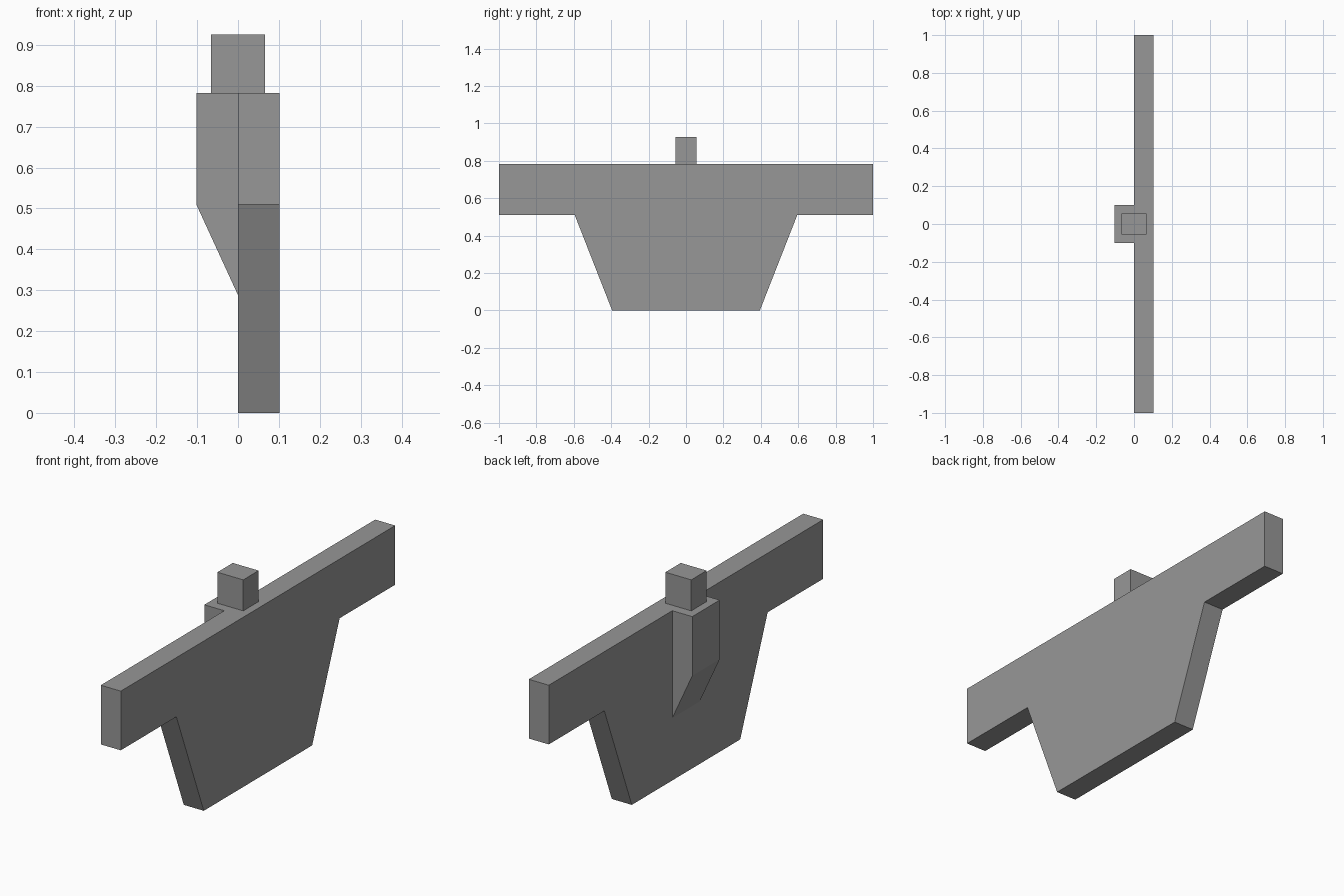
import bpy
import bmesh
from mathutils import Vector

cube = bpy.data.objects.get("Cube")
if cube:
    bpy.data.objects.remove(cube, do_unlink=True)

# Single flat grey
grey = bpy.data.materials.new("plain grey")
grey.use_nodes = True
colour = (0.31, 0.31, 0.31, 1)
grey.diffuse_color = colour
grey.node_tree.nodes["Principled BSDF"].inputs["Base Color"].default_value = colour


def extrude_profile(name, points, direction):
    """Make a solid by sweeping a flat outline along a direction."""
    bm = bmesh.new()
    face = bm.faces.new([bm.verts.new(p) for p in points])
    swept = bmesh.ops.extrude_face_region(bm, geom=[face], use_keep_orig=True)
    verts = [v for v in swept["geom"] if isinstance(v, bmesh.types.BMVert)]
    bmesh.ops.translate(bm, verts=verts, vec=Vector(direction))
    bmesh.ops.recalc_face_normals(bm, faces=bm.faces[:])
    mesh = bpy.data.meshes.new(name)
    bm.to_mesh(mesh)
    bm.free()
    mesh.materials.append(grey)
    obj = bpy.data.objects.new(name, mesh)
    bpy.context.collection.objects.link(obj)
    return obj


TOP, SHELF = 0.783, 0.51

# Main plate: long bar with a tapered lower panel, mirrored front to back
half = [(0.395, 0), (0.595, SHELF), (1, SHELF), (1, TOP)]
outline = half + [(-y, z) for y, z in reversed(half)]
extrude_profile("main_plate", [(0, y, z) for y, z in outline], (0.102, 0, 0))

# Bracket on the side of the plate, sloping in at the bottom
bracket = [(0, 0.288), (0, TOP), (-0.102, TOP), (-0.102, SHELF)]
extrude_profile("side_bracket", [(x, -0.1, z) for x, z in bracket], (0, 0.2, 0))

# Small block on top
x, y = 0.066, 0.056
base = [(-x, -y, TOP), (x, -y, TOP), (x, y, TOP), (-x, y, TOP)]
extrude_profile("top_block", base, (0, 0, 0.143))
